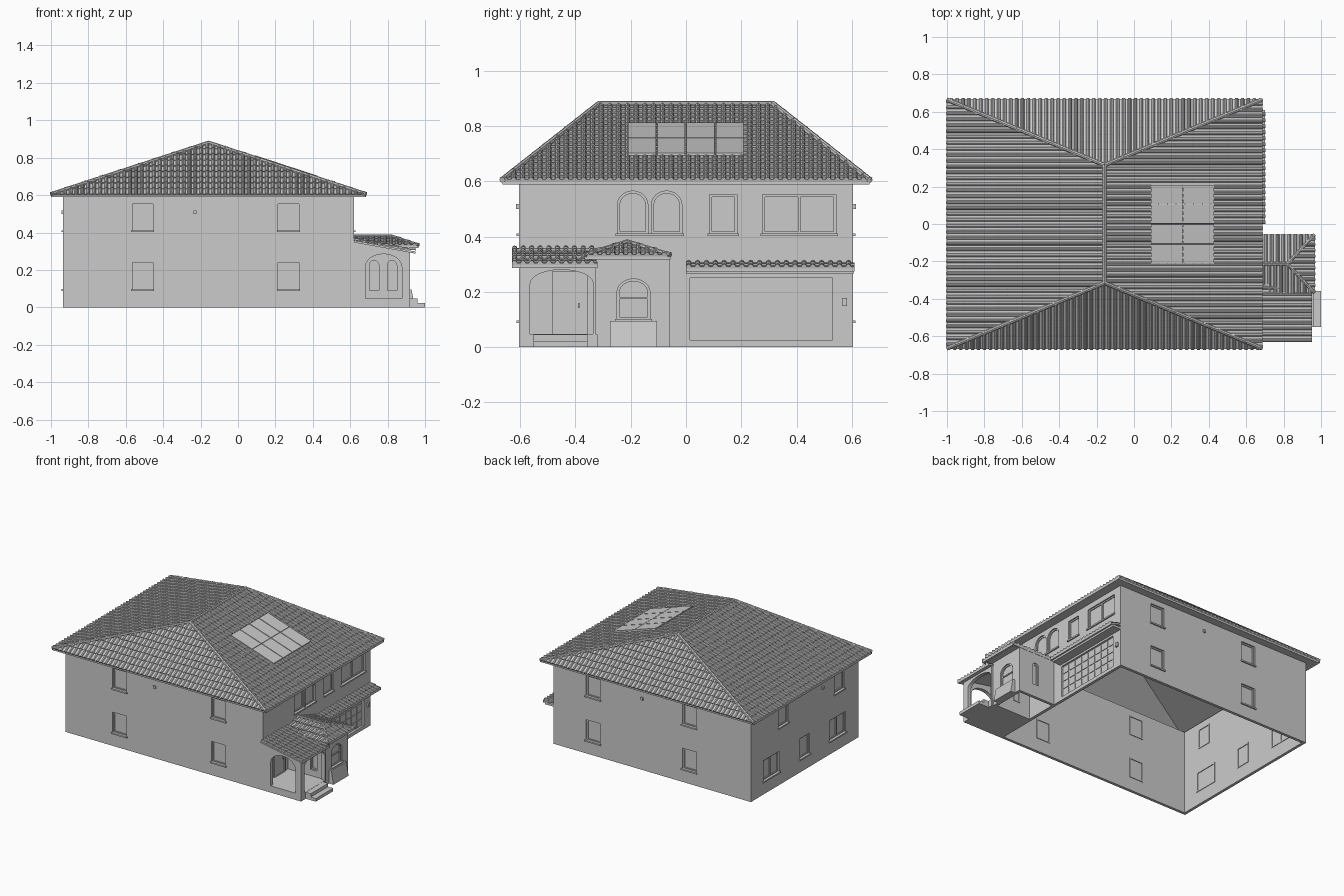
import bpy, bmesh, math
from mathutils import Matrix, Vector as V

if "Cube" in bpy.data.objects:
    bpy.data.objects.remove(bpy.data.objects["Cube"])

grey = bpy.data.materials.new("plain_grey")
grey.diffuse_color = (0.6, 0.6, 0.6, 1)
grey.use_nodes = True
grey.node_tree.nodes["Principled BSDF"].inputs["Base Color"].default_value = grey.diffuse_color


def finish(name, bm):
    bmesh.ops.recalc_face_normals(bm, faces=bm.faces)
    me = bpy.data.meshes.new(name)
    bm.to_mesh(me)
    bm.free()
    me.materials.append(grey)
    ob = bpy.data.objects.new(name, me)
    bpy.context.collection.objects.link(ob)
    return ob


# Wall frames: local x runs along the wall, -y points outward, z is up
def frame(x, y, deg):
    return Matrix.Translation((x, y, 0)) @ Matrix.Rotation(math.radians(deg), 4, 'Z')


def loft(bm, M, pts, y0, y1, hole=None):
    """Extrude an x-z outline from y0 to y1, optionally with a matching hole."""
    n = len(pts)
    mk = lambda p, y: [bm.verts.new(M @ V((a, y, b))) for a, b in p]
    o0, o1 = mk(pts, y0), mk(pts, y1)
    pairs = [(o0, o1)]
    if hole:
        i0, i1 = mk(hole, y0), mk(hole, y1)
        pairs += [(i0, i1), (o0, i0), (o1, i1)]
    else:
        bm.faces.new(o0)
        bm.faces.new(o1[::-1])
    for a, b in pairs:
        for i in range(n):
            j = (i + 1) % n
            bm.faces.new((a[i], a[j], b[j], b[i]))


def solid(name, M, pts, y0, y1, hole=None):
    bm = bmesh.new()
    loft(bm, M, pts, y0, y1, hole)
    return finish(name, bm)


def outline(u, z, w, h, rise=0):
    """Rectangle, or rectangle with an elliptical arched top, centred on u."""
    if not rise:
        return [(u - w/2, z), (u + w/2, z), (u + w/2, z + h), (u - w/2, z + h)]
    arc = [(u + w/2*math.cos(math.pi*i/12), z + h - rise + rise*math.sin(math.pi*i/12)) for i in range(13)]
    return [(u - w/2, z), (u + w/2, z)] + arc


def box(name, x0, x1, y0, y1, z0, z1):
    return solid(name, Matrix(), [(x0, z0), (x1, z0), (x1, z1), (x0, z1)], y0, y1)


def window(cut, M, u, z, w, h, rise=0, panes=1, bar=False, sill=True):
    t = 0.009
    loft(cut, M, outline(u, z, w, h, rise), -0.03, 0.04)
    bm = bmesh.new()
    inner = outline(u, z + t, w - 2*t, h - 2*t, max(rise - t, 0))
    loft(bm, M, outline(u, z, w, h, rise), 0.009, 0.024, inner)
    loft(bm, M, inner, 0.015, 0.019)
    for i in range(1, panes):
        loft(bm, M, outline(u - w/2 + w*i/panes, z + t, 0.01, h - 2*t), 0.009, 0.022)
    if bar:
        loft(bm, M, outline(u, z + h*0.5, w - 2*t, 0.008), 0.009, 0.022)
    if sill:
        loft(bm, M, outline(u, z - 0.008, w + 0.014, 0.01), -0.009, 0.02)
    finish("window", bm)


def carve(ob, cut):
    c = finish("opening_cutter", cut)
    c.hide_render = True
    m = ob.modifiers.new("openings", 'BOOLEAN')
    m.object, m.operation, m.solver = c, 'DIFFERENCE', 'EXACT'
    me = bpy.data.meshes.new_from_object(ob.evaluated_get(bpy.context.evaluated_depsgraph_get()))
    ob.modifiers.clear()
    ob.data = me
    bpy.data.objects.remove(c)


# Tiled slope: eave A-B (counter-clockwise), top C-D
ROLL = [(0, 0), (0.1, 0.7), (0.3, 1), (0.5, 0.7), (0.6, 0)]


def slope(name, A, B, C, D, row=0.05, pitch=0.032, amp=0.009, step=0.007):
    A, B, C, D = map(V, (A, B, C, D))
    pts = [A, B, C] if (C - D).length < 1e-5 else [A, B, C, D]
    deck = bmesh.new()
    top = [deck.verts.new(p) for p in pts]
    low = [deck.verts.new(p - V((0, 0, 0.011))) for p in pts]
    deck.faces.new(top)
    deck.faces.new(low[::-1])
    for i in range(len(pts)):
        j = (i + 1) % len(pts)
        deck.faces.new((top[i], low[i], low[j], top[j]))
    finish(name + "_deck", deck)
    L = (B - A).length
    u = (B - A)/L
    up = (D - A) - u*(D - A).dot(u)
    H = up.length
    v = up/H
    n = u.cross(v)
    cols, rows = max(1, round(L/pitch)), max(1, round(H/row))
    prof = [((i + f)*L/cols, a*amp) for i in range(cols) for f, a in ROLL] + [(L, 0)]
    bm = bmesh.new()
    prev = [bm.verts.new(A + u*s) for s, a in prof]
    for r in range(rows):
        for vv, hh in ((r, step), (r + 1, 0.001)):
            cur = [bm.verts.new(A + u*s + v*(vv*H/rows) + n*(a + hh)) for s, a in prof]
            for i in range(len(prof) - 1):
                bm.faces.new((prev[i], prev[i + 1], cur[i + 1], cur[i]))
            prev = cur
    for p, q, inside in ((A, D, B), (B, C, A)):
        no = (q - p).cross(V((0, 0, 1)))
        if no.dot(inside - p) > 0:
            no = -no
        bmesh.ops.bisect_plane(bm, geom=bm.verts[:] + bm.edges[:] + bm.faces[:], dist=1e-6,
                               plane_co=p, plane_no=no, clear_outer=True)
    finish(name + "_tiles", bm)


def cap(name, p, q, r=0.011):
    p, q = V(p) + V((0, 0, 0.005)), V(q) + V((0, 0, 0.005))
    d = q - p
    bm = bmesh.new()
    M = Matrix.Translation((p + q)/2) @ d.to_track_quat('Z', 'Y').to_matrix().to_4x4()
    bmesh.ops.create_cone(bm, cap_ends=True, segments=8, radius1=r, radius2=r, depth=d.length, matrix=M)
    finish(name, bm)


FLAT = Matrix.Rotation(-math.pi/2, 4, 'X')   # outline in plan, local -y is up
rect = lambda x0, x1, y0, y1: [(x0, y0), (x1, y0), (x1, y1), (x0, y1)]
front, back = frame(0, -0.605, 0), frame(0, 0.605, 180)
right, left = frame(0.62, 0, 90), frame(-0.935, 0, -90)

# Main walls with their windows
walls = solid("main_walls", FLAT, rect(-0.935, 0.62, -0.605, 0.605), -0.597, 0,
              rect(-0.915, 0.60, -0.585, 0.585))
cut = bmesh.new()
for M, us, vent in ((front, (-0.51, 0.27), -0.23), (back, (-0.31, 0.45), 0.08), (left, (-0.24, 0.39), 0.2)):
    for u in us:
        window(cut, M, u, 0.41, 0.11, 0.142)
        if M is not left:
            window(cut, M, u, 0.095, 0.11, 0.145)
    solid("wall_vent", M, outline(vent, 0.5, 0.018, 0.018), -0.01, 0.002)
for u, w, p in ((-0.375, 0.18, 2), (0, 0.11, 1), (0.37, 0.18, 2)):
    window(cut, left, u, 0.095, w, 0.145, 0, p)
for u in (-0.193, -0.07):
    window(cut, right, u, 0.41, 0.11, 0.155, 0.05)
window(cut, right, 0.135, 0.41, 0.1, 0.142)
window(cut, right, 0.41, 0.41, 0.265, 0.142, 0, 2)
# Garage opening and panelled door
loft(cut, right, outline(0.2725, 0.025, 0.515, 0.225), -0.03, 0.04)
carve(walls, cut)
bm = bmesh.new()
loft(bm, right, outline(0.2725, 0.025, 0.515, 0.225), 0.014, 0.019)
for i in range(8):
    for j in range(4):
        loft(bm, right, outline(0.047 + i*0.0644, 0.031 + j*0.055, 0.054, 0.046), 0.01, 0.015)
finish("garage_door", bm)
solid("garage_lamp", right, outline(0.573, 0.148, 0.018, 0.03), -0.012, 0.002)

# Main roof: hips, soffit, caps
ez, rz = 0.60, 0.875
c = [(-1, -0.665, ez), (0.685, -0.665, ez), (0.685, 0.665, ez), (-1, 0.665, ez)]
r0, r1 = (-0.157, -0.315, rz), (-0.157, 0.315, rz)
slope("roof_front", c[0], c[1], r0, r0)
slope("roof_right", c[1], c[2], r1, r0)
slope("roof_back", c[2], c[3], r1, r1)
slope("roof_left", c[3], c[0], r0, r1)
for a, b in ((c[0], r0), (c[1], r0), (c[2], r1), (c[3], r1), (r0, r1)):
    cap("roof_cap", a, b)
solid("soffit", FLAT, rect(-0.995, 0.68, -0.66, 0.66), -0.598, -0.59, rect(-0.92, 0.605, -0.59, 0.59))

# Roof panels on the right slope: 4 by 2
k = (ez - rz)/0.842
bm = bmesh.new()
for i in range(4):
    for j in range(2):
        y, x0 = -0.21 + i*0.106, 0.09 + j*0.171
        lo = lambda x: rz + (x + 0.157)*k + 0.010
        x1 = x0 + 0.168
        loft(bm, Matrix(), [(x0, lo(x0)), (x1, lo(x1)), (x1, lo(x1) + 0.009), (x0, lo(x0) + 0.009)], y, y + 0.101)
finish("roof_panels", bm)

# Garage canopy
slope("garage_canopy", (0.70, 0, 0.285), (0.70, 0.61, 0.285), (0.62, 0.61, 0.305), (0.62, 0, 0.305), 0.045)
box("garage_canopy_beam", 0.615, 0.685, 0.002, 0.606, 0.264, 0.28)

# Entry bay with arched front window and slim side windows
bay = solid("entry_bay_walls", FLAT, rect(0.61, 0.91, -0.325, -0.06), -0.325, 0, rect(0.622, 0.89, -0.305, -0.08))
cut = bmesh.new()
window(cut, frame(0.91, 0, 90), -0.19, 0.1, 0.12, 0.147, 0.05, 1, True)
for x in (0.728, 0.824):
    window(cut, frame(0, -0.325, 0), x, 0.09, 0.05, 0.16, 0.025, sill=False)
window(cut, frame(0, -0.06, 180), -0.775, 0.09, 0.05, 0.16, 0.025, sill=False)
carve(bay, cut)
box("bay_ceiling", 0.62, 0.955, -0.36, -0.065, 0.317, 0.323)
z0, z1, ym = 0.328, 0.376, -0.2125
p, q = (0.82, ym, z1), (0.62, ym, z1)
e = [(0.62, -0.368, z0), (0.965, -0.368, z0), (0.965, -0.057, z0), (0.62, -0.057, z0)]
slope("bay_roof_front", e[0], e[1], p, q)
slope("bay_roof_right", e[1], e[2], p, p)
slope("bay_roof_back", e[2], e[3], q, p)
for a, b in ((e[1], p), (e[2], p), (p, q)):
    cap("bay_roof_cap", a, b, 0.009)
# Sloped planter under the bay window
solid("planter", frame(0, 0, 90), outline(-0.19, 0, 0.17, 0.095), -0.925, -0.9)
solid("planter_face", Matrix(), [(0.92, 0), (0.945, 0), (0.928, 0.095), (0.92, 0.095)], -0.275, -0.105)

# Porch: arched walls, floor, steps, door, shed roof
side = solid("porch_side_wall", Matrix(), [(0.615, 0), (0.92, 0), (0.92, 0.295), (0.615, 0.355)], -0.605, -0.58)
cut = bmesh.new()
loft(cut, front, outline(0.778, 0.048, 0.195, 0.237, 0.07), -0.03, 0.05)
carve(side, cut)
pf = frame(0.92, 0, 90)
arch = solid("porch_front_wall", pf, [(-0.58, 0), (-0.325, 0), (-0.325, 0.295), (-0.58, 0.295)], 0, 0.025)
cut = bmesh.new()
loft(cut, pf, outline(-0.45, 0.047, 0.228, 0.233, 0.05), -0.03, 0.05)
carve(arch, cut)
box("porch_floor", 0.61, 0.918, -0.603, -0.32, 0, 0.046)
box("upper_step", 0.915, 0.96, -0.552, -0.357, 0, 0.046)
box("lower_step", 0.955, 1.0, -0.552, -0.357, 0, 0.022)
solid("door_frame", right, outline(-0.42, 0.046, 0.13, 0.228), -0.008, 0.005, outline(-0.42, 0.05, 0.1, 0.212))
solid("door_panel", right, outline(-0.42, 0.05, 0.1, 0.212), -0.003, 0.004)
solid("door_handle", right, outline(-0.388, 0.142, 0.006, 0.018), -0.014, 0)
slope("porch_roof", (0.95, -0.63, 0.298), (0.95, -0.32, 0.298), (0.62, -0.32, 0.358), (0.62, -0.63, 0.358))
